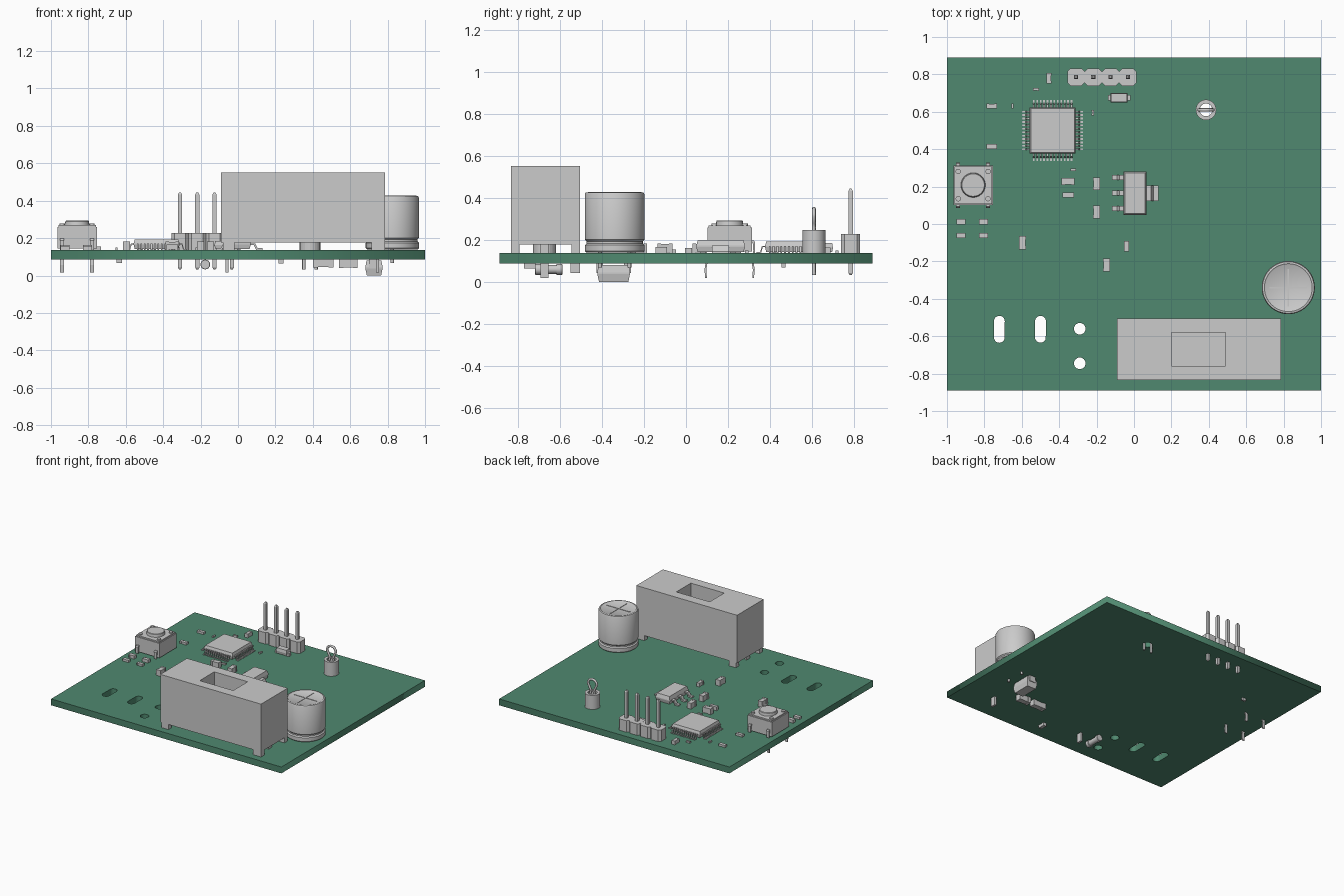
import bpy, bmesh, math
from mathutils import Matrix, Vector

if "Cube" in bpy.data.objects:
    bpy.data.objects.remove(bpy.data.objects["Cube"])

ZT, ZB = 0.14, 0.09          # board top and underside


def finish(name, bm, smooth=False):
    bmesh.ops.recalc_face_normals(bm, faces=bm.faces)
    me = bpy.data.meshes.new(name)
    bm.to_mesh(me)
    bm.free()
    ob = bpy.data.objects.new(name, me)
    bpy.context.collection.objects.link(ob)
    if smooth:
        bpy.ops.object.select_all(action='DESELECT')
        ob.select_set(True)
        bpy.context.view_layer.objects.active = ob
        bpy.ops.object.shade_smooth_by_angle(angle=math.radians(35))
    return ob


def loft(bm, rings, caps=True):
    vs = [[bm.verts.new(p) for p in r] for r in rings]
    n = len(vs[0])
    for a, b in zip(vs, vs[1:]):
        for i in range(n):
            bm.faces.new((a[i], a[(i + 1) % n], b[(i + 1) % n], b[i]))
    if caps:
        bm.faces.new(vs[0][::-1])
        bm.faces.new(vs[-1])


def rect(cx, cy, hx, hy, z):
    return [(cx - hx, cy - hy, z), (cx + hx, cy - hy, z), (cx + hx, cy + hy, z), (cx - hx, cy + hy, z)]


def circle(cx, cy, r, z, n=32):
    return [(cx + r * math.cos(2 * math.pi * i / n), cy + r * math.sin(2 * math.pi * i / n), z) for i in range(n)]


def taper(bm, cx, cy, levels):
    loft(bm, [rect(cx, cy, *l) for l in levels])


def box(bm, x0, x1, y0, y1, z0, z1):
    taper(bm, (x0 + x1) / 2, (y0 + y1) / 2, [((x1 - x0) / 2, (y1 - y0) / 2, z) for z in (z0, z1)])


def lathe(bm, cx, cy, profile, n=48, caps=True):
    loft(bm, [circle(cx, cy, r, z, n) for r, z in profile], caps)


def gull(bm, x, y, ang, length, high, width, t):
    # bent lead leaving a body at (x, y) in direction ang
    prof = [(-0.01, high), (length * .4, high), (length * .6, t), (length, t),
            (length, 0), (length * .5, 0), (length * .3, high - t), (-0.01, high - t)]
    m = Matrix.Translation((x, y, ZT)) @ Matrix.Rotation(ang, 4, 'Z')
    loft(bm, [[m @ Vector((u, s * width / 2, h)) for u, h in prof] for s in (-1, 1)])


def wire(name, pts, r):
    cu = bpy.data.curves.new(name, 'CURVE')
    cu.dimensions = '3D'
    cu.bevel_depth, cu.bevel_resolution, cu.use_fill_caps = r, 2, True
    sp = cu.splines.new('POLY')
    sp.points.add(len(pts) - 1)
    for p, c in zip(sp.points, pts):
        p.co = (*c, 1)
    ob = bpy.data.objects.new(name, cu)
    bpy.context.collection.objects.link(ob)


def chip(name, cx, cy, sx, sy, h, under=False):
    # two-terminal component with end caps on its long axis
    bm = bmesh.new()
    z0, z1 = (ZB - 0.006 - h, ZB) if under else (ZT, ZT + h)
    hx, hy, e = sx / 2, sy / 2, h * 0.04
    if sx >= sy:
        c = sx * 0.24
        box(bm, cx - hx + c, cx + hx - c, cy - hy + e, cy + hy - e, z0 + e, z1 - e)
        for s in (-1, 1):
            box(bm, *sorted((cx + s * hx, cx + s * (hx - c))), cy - hy, cy + hy, z0, z1)
    else:
        c = sy * 0.24
        box(bm, cx - hx + e, cx + hx - e, cy - hy + c, cy + hy - c, z0 + e, z1 - e)
        for s in (-1, 1):
            box(bm, cx - hx, cx + hx, *sorted((cy + s * hy, cy + s * (hy - c))), z0, z1)
    finish(name, bm)


# Board outline with slots and holes
cu = bpy.data.curves.new('board', 'CURVE')
cu.dimensions, cu.fill_mode, cu.extrude = '2D', 'BOTH', (ZT - ZB) / 2
loops = [rect(0, 0, 1, 0.89, 0)]
for x in (-0.72, -0.5):
    loops.append([(px, py + (0.043 if i < 12 else -0.043), 0)
                  for i, (px, py, _) in enumerate(circle(x, -0.563, 0.029, 0, 24))])
loops += [circle(-0.29, y, 0.031, 0, 24) for y in (-0.56, -0.745)]
loops.append(circle(0.385, 0.61, 0.034, 0, 24))
for l in loops:
    sp = cu.splines.new('POLY')
    sp.points.add(len(l) - 1)
    for p, c in zip(sp.points, l):
        p.co = (*c, 1)
    sp.use_cyclic_u = True
board = bpy.data.objects.new('board', cu)
board.location.z = (ZT + ZB) / 2
bpy.context.collection.objects.link(board)
green = bpy.data.materials.new('board_green')
green.diffuse_color = (0.08, 0.25, 0.16, 1)
green.use_nodes = True
green.node_tree.nodes["Principled BSDF"].inputs["Base Color"].default_value = green.diffuse_color
cu.materials.append(green)

# Large block with recessed window, feet and blades
bm = bmesh.new()
cx, cy = 0.3475, -0.67
wx, wy = 0.345, -0.67
loft(bm, [rect(cx, cy, 0.4375, 0.165, 0.18), rect(cx, cy, 0.4375, 0.165, 0.555),
          rect(wx, wy, 0.145, 0.09, 0.555), rect(wx, wy, 0.145, 0.09, 0.45)])
finish('block_housing', bm)
bm = bmesh.new()
for x0, x1 in ((-0.08, -0.02), (0.715, 0.785)):
    for y0 in (-0.835, -0.545):
        box(bm, x0, x1, y0, y0 + 0.04, ZT, 0.185)
lathe(bm, 0.385, -0.675, [(0.055, ZT), (0.055, 0.185)], 24)
finish('block_feet', bm)
bm = bmesh.new()
for x in (-0.06, 0.745):
    box(bm, x - 0.008, x + 0.008, -0.695, -0.655, 0.02, 0.19)
finish('block_blades', bm)

# Can capacitor with waist groove, cross vent and leads
bm = bmesh.new()
lathe(bm, 0.825, -0.34, [(0.136, 0.143), (0.142, 0.149), (0.142, 0.178), (0.134, 0.186), (0.134, 0.196),
                        (0.142, 0.204), (0.142, 0.42), (0.138, 0.428), (0.128, 0.43), (0.122, 0.426)])
can = finish('capacitor_can', bm, True)
bm = bmesh.new()
for a in (0.0, math.pi / 2):
    m = Matrix.Translation((0.825, -0.34, 0)) @ Matrix.Rotation(a, 4, 'Z')
    loft(bm, [[m @ Vector(p) for p in rect(0, 0, 0.1, 0.004, z)] for z in (0.42, 0.429)])
finish('capacitor_vent', bm)
bm = bmesh.new()
for y in (-0.41, -0.27):
    lathe(bm, 0.825, y, [(0.009, 0.07), (0.009, 0.15)], 12)
finish('capacitor_leads', bm, True)

# Pin header
bm = bmesh.new()
pins = bmesh.new()
for i in range(4):
    x, y, h, c = -0.31 + i * 0.0923, 0.785, 0.046, 0.016
    o = [(-h, -h + c), (-h + c, -h), (h - c, -h), (h, -h + c), (h, h - c), (h - c, h), (-h + c, h), (-h, h - c)]
    loft(bm, [[(x + u, y + v, z) for u, v in o] for z in (ZT, 0.23)])
    taper(pins, x, y, [(0.005, 0.005, 0.035), (0.011, 0.011, 0.045), (0.011, 0.011, 0.435), (0.005, 0.005, 0.447)])
finish('header_body', bm)
finish('header_pins', pins)

# Square controller package with gull-wing leads
bm = bmesh.new()
qx, qy, q = -0.435, 0.5, 0.123
taper(bm, qx, qy, [(q - .006, q - .006, 0.145), (q, q, 0.168), (q, q, 0.174), (q - .006, q - .006, 0.195)])
finish('controller_body', bm)
bm = bmesh.new()
for k in range(4):
    a = k * math.pi / 2
    for i in range(12):
        p = Matrix.Rotation(a, 3, 'Z') @ Vector((q - 0.002, (i - 5.5) * 0.0183, 0))
        gull(bm, qx + p.x, qy + p.y, a, 0.042, 0.034, 0.009, 0.006)
finish('controller_leads', bm)

# Push button with corner pegs and bent legs
bx, by = -0.86, 0.208
bm = bmesh.new()
box(bm, bx - .106, bx + .106, by - .106, by + .106, 0.148, 0.262)
box(bm, bx - .1, bx + .1, by - .1, by + .1, 0.262, 0.272)
finish('button_body', bm)
bm = bmesh.new()
lathe(bm, bx, by, [(0.066, 0.27), (0.063, 0.293), (0.06, 0.296)])
for sx in (-1, 1):
    for sy in (-1, 1):
        lathe(bm, bx + sx * .08, by + sy * .073, [(0.014, 0.27), (0.014, 0.281)], 16)
finish('button_plunger', bm, True)
bm = bmesh.new()
side = [(0.09, 0.2), (0.115, 0.2), (0.122, 0.19), (0.122, 0.145), (0.112, 0.11), (0.12, 0.06), (0.116, 0.02),
        (0.108, 0.02), (0.111, 0.06), (0.103, 0.11), (0.113, 0.15), (0.11, 0.19), (0.09, 0.19)]
for sx in (-1, 1):
    for sy in (-1, 1):
        loft(bm, [[(bx + sx * .08 + w, by + sy * d, z) for d, z in side] for w in (-.011, .011)])
finish('button_legs', bm)

# Regulator with three leads and a tab
bm = bmesh.new()
taper(bm, 0.006, 0.165, [(.056, .11, 0.144), (.062, .116, 0.17), (.062, .116, 0.176), (.054, .108, 0.203)])
finish('regulator_body', bm)
bm = bmesh.new()
for y in (0.082, 0.165, 0.248):
    gull(bm, -0.053, y, math.pi, 0.064, 0.035, 0.027, 0.01)
gull(bm, 0.065, 0.165, 0, 0.066, 0.035, 0.082, 0.01)
finish('regulator_leads', bm)

# Test point: ceramic bead and wire loop
tx, ty = 0.385, 0.61
bm = bmesh.new()
lathe(bm, tx, ty, [(.034, ZT), (.055, ZT), (.055, .25), (.034, .25), (.034, ZT)], 32, False)
finish('test_point_bead', bm, True)
pts = [(-.033, .035), (-.033, .2), (-.012, .262), (-.024, .285)]
pts += [(.038 * math.cos(t), .314 + .038 * math.sin(t)) for t in [math.pi - i * math.pi / 12 for i in range(13)]]
pts += [(-x, z) for x, z in pts[3::-1]]
wire('test_point_loop', [(tx + x, ty, z) for x, z in pts], 0.009)

# Moulded diode on top
bm = bmesh.new()
taper(bm, -0.08, 0.675, [(.042, .022, .145), (.046, .026, .166), (.042, .022, .188)])
for s in (-1, 1):
    box(bm, *sorted((-.08 + s * .06, -.08 + s * .035)), .661, .689, ZT, .166)
finish('top_diode', bm)

# Small chip components on top: x, y, size x, size y, height
top = [(-.76, .63, .056, .027, .018), (-.65, .63, .012, .026, .012), (-.525, .72, .032, .016, .013),
       (-.455, .78, .027, .056, .03), (-.22, .595, .012, .03, .012), (-.76, .415, .056, .027, .018),
       (-.352, .228, .07, .038, .045), (-.352, .155, .06, .028, .03), (-.325, .29, .03, .015, .013),
       (-.2, .215, .038, .068, .045), (-.2, .065, .038, .07, .045), (-.597, -.1, .038, .07, .045),
       (-.146, -.22, .038, .07, .045), (-.04, -.118, .027, .056, .03)]
for x in (-.925, -.805):
    top += [(x, .012, .05, .032, .025), (x, -.062, .05, .027, .018)]
for i, t in enumerate(top):
    chip(f'top_chip_{i + 1}', *t)

# Chips under the board
for i, t in enumerate([(.455, -.528, .11, .045, .038), (.59, -.528, .1, .045, .04),
                       (.23, -.745, .027, .056, .018), (-.635, .465, .03, .018, .014)]):
    chip(f'under_chip_{i + 1}', *t, True)

# Moulded power diode under the board
bm = bmesh.new()
taper(bm, .727, -.345, [(.038, .07, .003), (.046, .078, .04), (.046, .078, .048), (.04, .072, .083)])
for s in (-1, 1):
    box(bm, .7, .754, *sorted((-.345 + s * .083, -.345 + s * .05)), .045, ZB)
finish('under_power_diode', bm)

# Cylindrical diode under the board
bm = bmesh.new()
lathe(bm, 0, 0, [(.024, -.065), (.026, -.063), (.026, -.038), (.021, -.037), (.021, .037),
                (.026, .038), (.026, .063), (.024, .065)], 24)
tube = finish('under_tube_diode', bm, True)
tube.rotation_euler.x = math.pi / 2
tube.location = (-.175, -.655, .062)

# Rest the lowest part exactly on z = 0
for ob in bpy.context.collection.objects:
    ob.location.z -= 0.003
